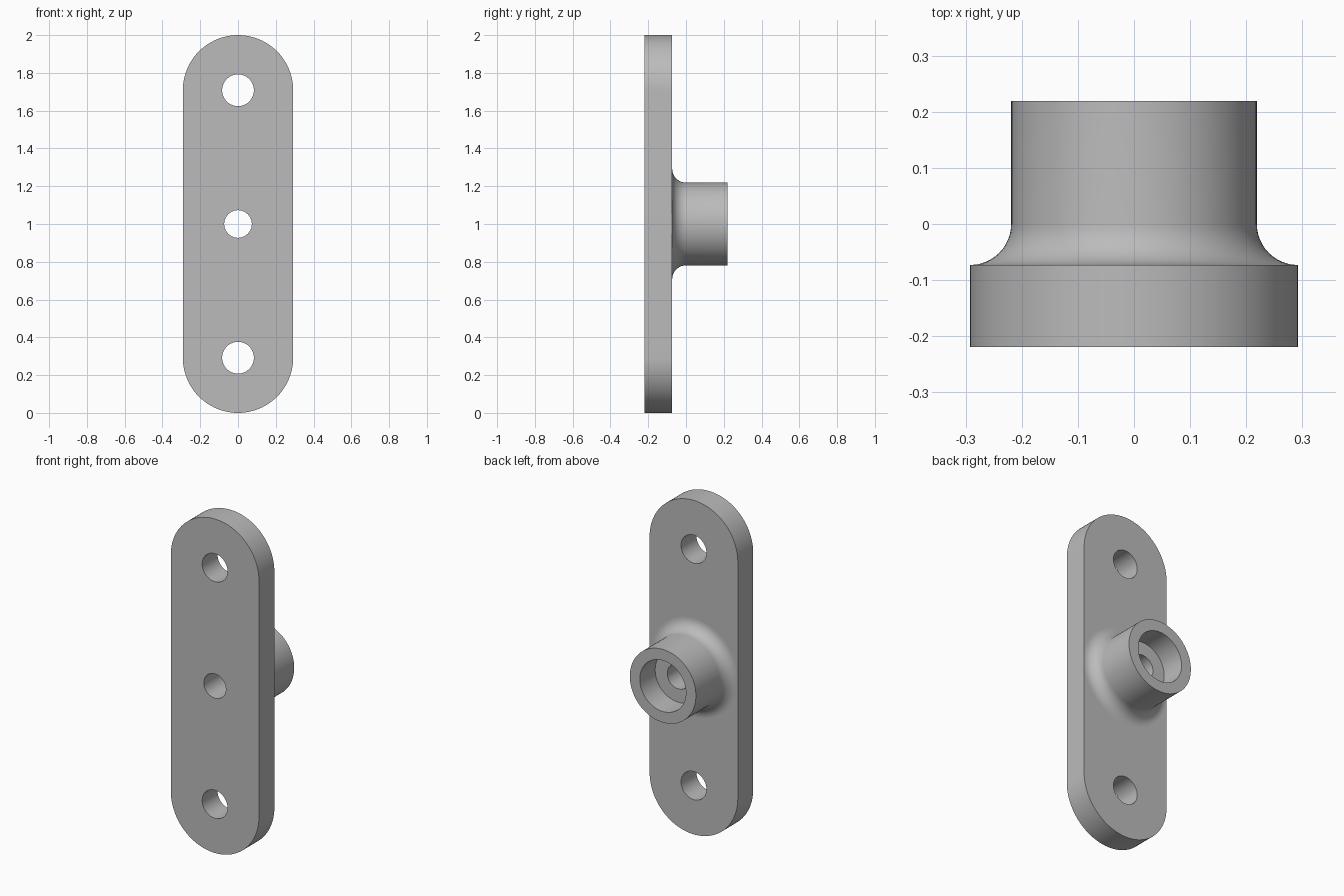
import bpy, bmesh
from math import sin, cos, pi, radians
from mathutils import Matrix, Vector

if "Cube" in bpy.data.objects:
    bpy.data.objects.remove(bpy.data.objects["Cube"])

R = 0.292                 # plate half width and end radius
FRONT, BACK = -0.219, -0.073
LOW, MID, HIGH = R, 1.0, 2 - R
BORE = 0.073              # small through hole
SEGMENTS = 96

grey = bpy.data.materials.new("grey_metal")
grey.use_nodes = True
color = (0.5, 0.5, 0.5, 1)
grey.diffuse_color = color
grey.node_tree.nodes["Principled BSDF"].inputs["Base Color"].default_value = color


def arc(radius, z, start, end, steps):
    """Points along an arc in the front plane."""
    return [Vector((radius * cos(a), FRONT, z + radius * sin(a)))
            for a in (start + (end - start) * i / steps for i in range(steps + 1))]


def finish(bm, name):
    bmesh.ops.recalc_face_normals(bm, faces=bm.faces)
    mesh = bpy.data.meshes.new(name)
    bm.to_mesh(mesh)
    bm.free()
    mesh.materials.append(grey)
    obj = bpy.data.objects.new(name, mesh)
    bpy.context.collection.objects.link(obj)
    bpy.ops.object.select_all(action="DESELECT")
    obj.select_set(True)
    bpy.context.view_layer.objects.active = obj
    bpy.ops.object.shade_smooth_by_angle(angle=radians(30))
    return obj


# Round-ended plate with three through holes
bm = bmesh.new()
half = SEGMENTS // 2
loops = [arc(R, HIGH, 0, pi, half) + arc(R, LOW, pi, 2 * pi, half)]
for z, radius in ((LOW, 0.084), (MID, BORE), (HIGH, 0.084)):
    loops.append(arc(radius, z, 0, 2 * pi, SEGMENTS)[:-1])
edges = []
for loop in loops:
    verts = [bm.verts.new(p) for p in loop]
    edges += [bm.edges.new((verts[i - 1], verts[i])) for i in range(len(verts))]
bmesh.ops.triangle_fill(bm, edges=edges, use_beauty=True, normal=(0, -1, 0))
result = bmesh.ops.extrude_face_region(bm, geom=bm.faces[:], use_keep_orig=True)
bmesh.ops.translate(bm, vec=(0, BACK - FRONT, 0),
                    verts=[v for v in result["geom"] if isinstance(v, bmesh.types.BMVert)])
finish(bm, "mounting_plate")

# Turned socket: flared foot, outer wall, rim, counterbore and small bore
OUTER, INNER, FILLET = 0.219, 0.153, 0.073
profile = [(R - FILLET * sin(a), BACK + FILLET * (1 - cos(a)))
           for a in (pi / 2 * i / 12 for i in range(13))]
profile += [(OUTER, 0.219), (INNER, 0.219), (INNER, 0.073), (BORE, 0.073), (BORE, BACK)]
bm = bmesh.new()
verts = [bm.verts.new((r, y, MID)) for r, y in profile]
edges = [bm.edges.new(pair) for pair in zip(verts, verts[1:])]
bmesh.ops.spin(bm, geom=verts + edges, cent=(0, 0, MID), axis=(0, 1, 0),
               angle=2 * pi, steps=SEGMENTS, use_merge=True)
bmesh.ops.remove_doubles(bm, verts=bm.verts, dist=0.00001)
finish(bm, "socket")
